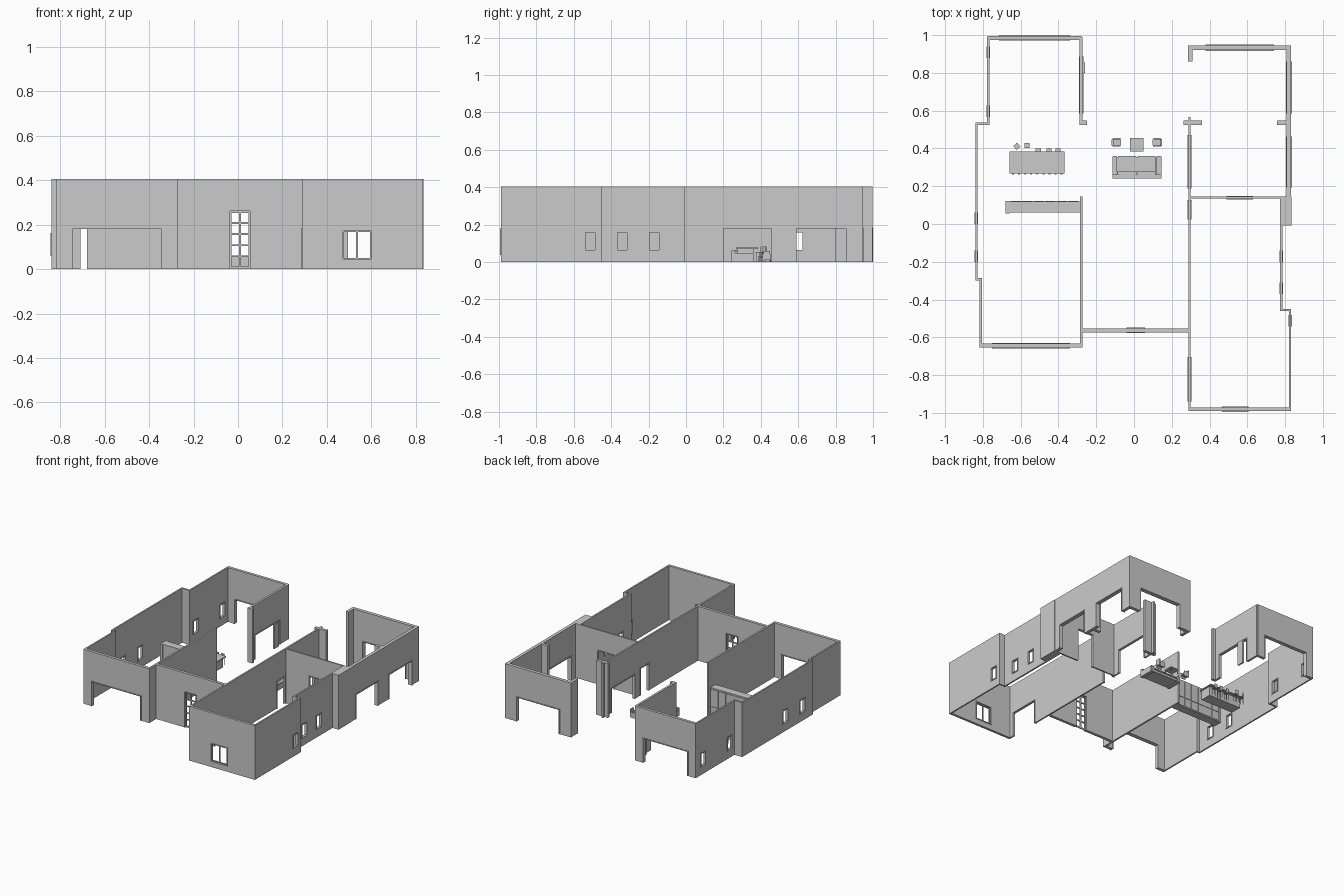
import bpy, bmesh, math
from mathutils import Matrix, Vector

if "Cube" in bpy.data.objects:
    bpy.data.objects.remove(bpy.data.objects["Cube"])

H = 0.405          # wall height
D = 0.18           # opening height
grey = bpy.data.materials.new("plain grey")
grey.diffuse_color = (0.6, 0.6, 0.6, 1)
grey.use_nodes = True
grey.node_tree.nodes["Principled BSDF"].inputs["Base Color"].default_value = grey.diffuse_color


def finish(name, bm, loc=(0, 0, 0), rot=0):
    bmesh.ops.recalc_face_normals(bm, faces=bm.faces)
    me = bpy.data.meshes.new(name)
    bm.to_mesh(me)
    bm.free()
    me.materials.append(grey)
    ob = bpy.data.objects.new(name, me)
    ob.location = loc
    ob.rotation_euler.z = rot
    bpy.context.collection.objects.link(ob)
    return ob


def boxes(name, items, loc=(0, 0, 0), rot=0, bevel=0):
    """items: (x0, x1, y0, y1, z0, z1) boxes joined in one object"""
    bm = bmesh.new()
    for x0, x1, y0, y1, z0, z1 in items:
        m = Matrix.Translation(((x0 + x1) / 2, (y0 + y1) / 2, (z0 + z1) / 2))
        m = m @ Matrix.Diagonal((x1 - x0, y1 - y0, z1 - z0, 1))
        bmesh.ops.create_cube(bm, size=1, matrix=m)
    if bevel:
        bmesh.ops.bevel(bm, geom=bm.edges[:], offset=bevel, segments=2, affect='EDGES')
    return finish(name, bm)if loc == (0, 0, 0) else finish(name, bm, loc, rot)


def panel(name, axis, f0, f1, a0, a1, z0, z1, holes):
    """Upright slab along axis with rectangular holes (a, b, zlow, zhigh)"""
    us = sorted({a0, a1, *[h[0] for h in holes], *[h[1] for h in holes]})
    zs = sorted({z0, z1, *[h[2] for h in holes], *[h[3] for h in holes]})
    bm = bmesh.new()
    vs = {}

    def vert(u, z):
        if (u, z) not in vs:
            vs[u, z] = bm.verts.new((u, f0, z) if axis == 'x' else (f0, u, z))
        return vs[u, z]
    for ua, ub in zip(us, us[1:]):
        for za, zb in zip(zs, zs[1:]):
            mu, mz = (ua + ub) / 2, (za + zb) / 2
            if not any(h[0] < mu < h[1] and h[2] < mz < h[3] for h in holes):
                bm.faces.new([vert(ua, za), vert(ub, za), vert(ub, zb), vert(ua, zb)])
    back = bm.faces[:]
    ext = bmesh.ops.extrude_face_region(bm, geom=back, use_keep_orig=True)
    d = Vector((0, f1 - f0, 0)) if axis == 'x' else Vector((f1 - f0, 0, 0))
    bmesh.ops.translate(bm, vec=d, verts=[v for v in ext['geom'] if isinstance(v, bmesh.types.BMVert)])
    return finish(name, bm)


def wall(name, axis, f0, f1, a0, a1, holes=()):
    """Wall with a slim trim frame around every hole"""
    panel(name, axis, f0, f1, a0, a1, 0, H, list(holes))
    t, p = 0.006, 0.004
    for i, (a, b, za, zb) in enumerate(holes):
        low = 0 if za == 0 else za - t
        panel(f"{name}_trim_{i + 1}", axis, f0 - p, f1 + p, a - t, b + t, low, zb + t,
              [(a, b, za, zb)])


def windows(*centres, w=0.05):
    return [(c - w / 2, c + w / 2, 0.065, 0.158) for c in centres]


# left wing, back room
wall("left_back_wall", 'x', 0.975, 0.996, -0.775, -0.277, [(-0.71, -0.345, 0, D)])
wall("left_back_side_wall", 'y', -0.777, -0.766, 0.53, 0.99, windows(0.91, 0.597))
wall("left_back_inner_wall", 'y', -0.288, -0.272, 0.525, 0.99, [(0.59, 0.88, 0, D)])
boxes("left_inner_stub", [(-0.288, -0.25, 0.525, 0.547, 0, H)])
boxes("folded_door", [(-0.272, -0.26, 0.80, 0.855, 0, D)])
# left wing, main outer wall with jogs
wall("left_jog_back", 'x', 0.525, 0.538, -0.84, -0.766)
wall("left_main_wall", 'y', -0.84, -0.829, -0.298, 0.538, windows(0.03, -0.17))
wall("left_jog_front", 'x', -0.298, -0.287, -0.84, -0.806)
wall("left_front_side_wall", 'y', -0.817, -0.806, -0.655, -0.287)
wall("left_front_wall", 'x', -0.655, -0.633, -0.817, -0.273, [(-0.745, -0.345, 0, D)])
wall("left_inner_wall", 'y', -0.286, -0.273, -0.655, 0.145)
# entrance wall
wall("entrance_wall", 'x', -0.574, -0.553, -0.28, 0.295, [(-0.035, 0.053, 0, 0.262)])
# right wing
wall("right_front_wall", 'x', -0.99, -0.971, 0.288, 0.832, [(0.472, 0.6, 0.045, 0.173)])
wall("right_inner_wall", 'y', 0.288, 0.3, -0.99, 0.567,
     [(-0.935, -0.71, 0, D), (0.03, 0.122, 0, 0.2), (0.195, 0.465, 0, D)])
wall("right_front_side_wall", 'y', 0.821, 0.832, -0.99, -0.45, windows(-0.512))
wall("right_jog", 'x', -0.46, -0.449, 0.773, 0.832)
wall("right_middle_wall", 'y', 0.773, 0.785, -0.46, 0.145, windows(-0.34, -0.17))
boxes("right_pier", [(0.785, 0.835, -0.008, 0.145, 0, H)])
wall("right_back_side_wall", 'y', 0.808, 0.832, 0.14, 0.945, [(0.2, 0.457, 0, D), (0.59, 0.855, 0, D)])
wall("right_cross_wall", 'x', 0.134, 0.145, 0.29, 0.815, [(0.495, 0.625, 0, 0.25)])
wall("right_back_wall", 'x', 0.92, 0.945, 0.287, 0.832, [(0.385, 0.735, 0, D)])
boxes("right_back_return", [(0.287, 0.31, 0.86, 0.93, 0, H)])
boxes("right_stubs", [(0.262, 0.36, 0.525, 0.547, 0, H), (0.757, 0.815, 0.525, 0.547, 0, H)])

# glazed double front door: two leaves with five panes each
rows = [(0.012 + i * 0.05, 0.054 + i * 0.05) for i in range(5)]
for side, x0 in (("left", -0.035), ("right", 0.009)):
    panel(f"front_door_{side}", 'x', -0.567, -0.56, x0, x0 + 0.044, 0, 0.262,
          [(x0 + 0.005, x0 + 0.039, a, b) for a, b in rows])
# double window sash in the right front wall
panel("front_window_sash", 'x', -0.985, -0.977, 0.472, 0.6, 0.045, 0.173,
      [(0.478, 0.532, 0.05, 0.168), (0.541, 0.595, 0.05, 0.168)])

# tall kitchen cabinets
boxes("kitchen_cabinet", [(-0.66, -0.286, 0.06, 0.118, 0, 0.21), (-0.68, -0.66, 0.055, 0.122, 0, 0.21)])
boxes("cabinet_doors", [(-0.655 + i * 0.061, -0.598 + i * 0.061, 0.118, 0.122, z0, z1)
                        for i in range(6) for z0, z1 in ((0.008, 0.07), (0.076, 0.2))])
# kitchen island
boxes("island", [(-0.65, -0.377, 0.275, 0.36, 0, 0.07), (-0.66, -0.367, 0.267, 0.385, 0.07, 0.077)])
boxes("island_handles", [(-0.645 + i * 0.032, -0.635 + i * 0.032, 0.262, 0.275, 0.06, 0.064)
                         for i in range(9)])


def stool(i, x, y, rot):
    s = 0.011
    legs = [(sx * s - 0.0015, sx * s + 0.0015, sy * s - 0.0015, sy * s + 0.0015, 0, 0.05)
            for sx in (-1, 1) for sy in (-1, 1)]
    boxes(f"stool_{i}", legs + [(-0.0135, 0.0135, -0.0135, 0.0135, 0.05, 0.055),
                                (-0.0135, 0.0135, 0.0105, 0.0135, 0.055, 0.082)], (x, y, 0), rot)


for i, (x, y, r) in enumerate([(-0.62, 0.411, 0.7), (-0.567, 0.415, 0.0), (-0.507, 0.386, 0),
                               (-0.45, 0.386, 0), (-0.403, 0.386, 0)]):
    stool(i + 1, x, y, r)

# sofa, back towards the entrance
boxes("sofa_frame", [(-0.115, 0.145, 0.24, 0.262, 0.006, 0.062),
                     (-0.09, 0.118, 0.255, 0.355, 0.006, 0.024)], bevel=0.002)
boxes("sofa_arms", [(-0.115, -0.09, 0.24, 0.36, 0.0, 0.048),
                    (0.118, 0.145, 0.24, 0.36, 0.0, 0.048)], bevel=0.003)
boxes("sofa_cushions", [(x, x + 0.102, y0, y1, z0, z1) for x in (-0.089, 0.0145)
                        for y0, y1, z0, z1 in ((0.276, 0.359, 0.024, 0.036),
                                               (0.262, 0.277, 0.03, 0.06))], bevel=0.003)
# coffee table
boxes("coffee_table", [(-0.02, 0.05, 0.385, 0.455, 0.024, 0.03)] +
      [(x, x + 0.006, y, y + 0.006, 0, 0.024) for x in (-0.017, 0.041) for y in (0.388, 0.446)])
# two armchairs facing each other across the table
for name, x, rot in (("left_armchair", -0.093, 0), ("right_armchair", 0.123, math.pi)):
    boxes(name, [(-0.026, -0.016, -0.018, 0.018, 0.012, 0.06),
                 (-0.02, 0.024, -0.016, 0.016, 0.014, 0.028),
                 (-0.02, 0.022, 0.016, 0.022, 0.0, 0.042),
                 (-0.02, 0.022, -0.022, -0.016, 0.0, 0.042)], (x, 0.432, 0), rot, bevel=0.0015)
